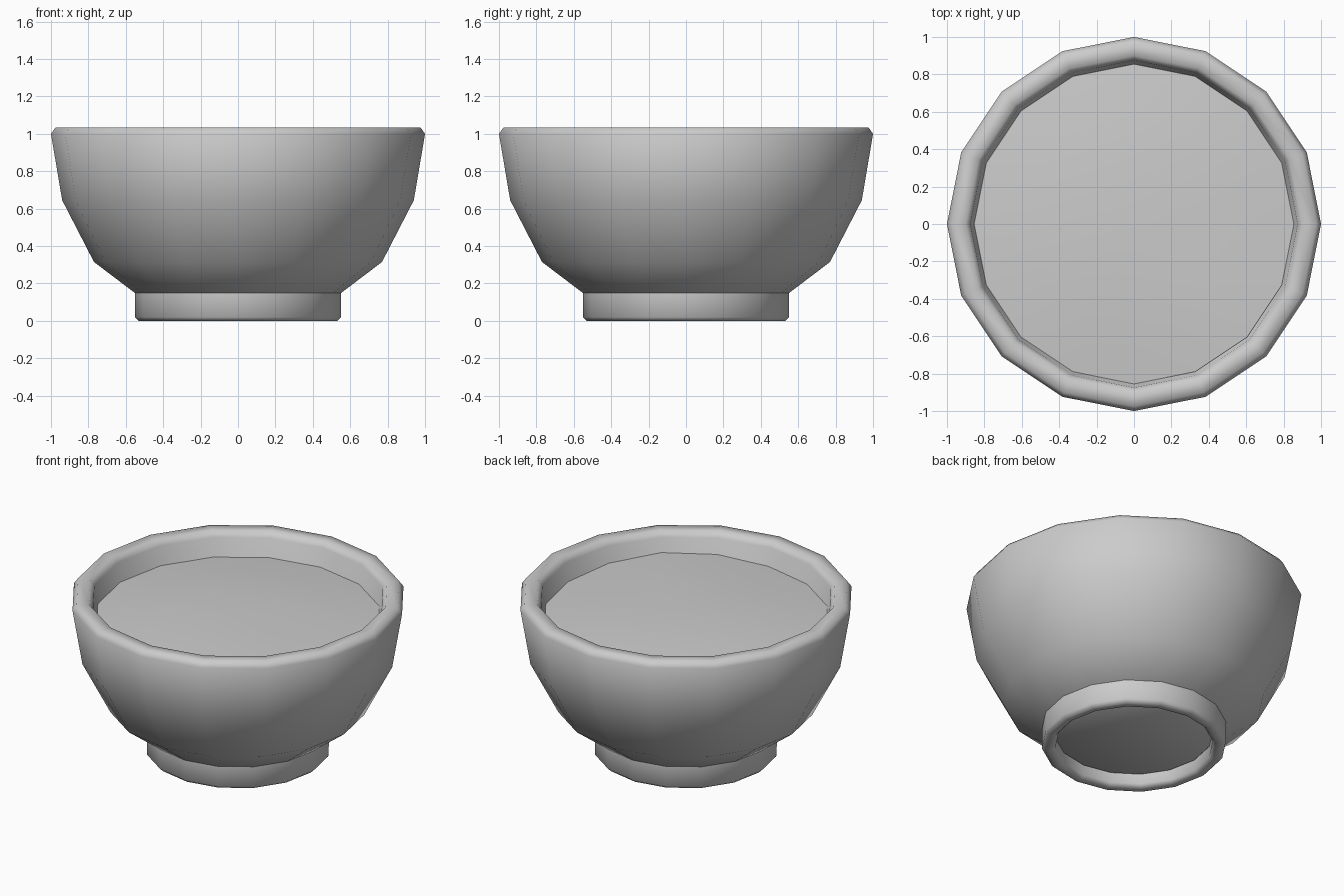
import bpy, bmesh, math

if "Cube" in bpy.data.objects:
    bpy.data.objects.remove(bpy.data.objects["Cube"])

SIDES = 16


def lathe(name, profile, closed=False, angle=40, lift=None):
    """Spin an (r, z) profile around z; points with r = 0 become poles."""
    bm = bmesh.new()
    rings = []
    for r, z in profile:
        if r == 0:
            rings.append([bm.verts.new((0, 0, z))] * SIDES)
            continue
        ring = []
        for i in range(SIDES):
            a = 2 * math.pi * i / SIDES
            dz = lift(r, a) if lift else 0
            ring.append(bm.verts.new((r * math.cos(a), r * math.sin(a), z + dz)))
        rings.append(ring)
    pairs = list(zip(rings, rings[1:]))
    if closed:
        pairs.append((rings[-1], rings[0]))
    for lo, hi in pairs:
        for i in range(SIDES):
            j = (i + 1) % SIDES
            quad = [lo[i], lo[j], hi[j], hi[i]]
            bm.faces.new(list(dict.fromkeys(quad)))
    bmesh.ops.recalc_face_normals(bm, faces=bm.faces)
    mesh = bpy.data.meshes.new(name)
    bm.to_mesh(mesh)
    bm.free()
    ob = bpy.data.objects.new(name, mesh)
    bpy.context.collection.objects.link(ob)
    bpy.ops.object.select_all(action='DESELECT')
    ob.select_set(True)
    bpy.context.view_layer.objects.active = ob
    bpy.ops.object.shade_smooth_by_angle(angle=math.radians(angle))
    return ob


# Bowl shell: outer wall, rounded rim, inner wall
lathe("bowl", [(0, 0.08), (0.46, 0.08), (0.77, 0.315), (0.94, 0.645), (1.0, 1.0),
               (0.975, 1.035), (0.90, 1.035), (0.875, 1.0), (0.82, 0.68),
               (0.66, 0.40), (0.44, 0.24), (0, 0.24)], angle=60)

# Foot ring under the bowl
lathe("foot_ring", [(0.55, 0.15), (0.55, 0.02), (0.53, 0.0), (0.49, 0.0),
                    (0.47, 0.02), (0.47, 0.15)], closed=True, angle=60)

# Slightly domed filling, a little higher at one side
def bump(r, a):
    return 0.03 * (r / 0.86) ** 2 * max(0, math.cos(a + math.radians(48))) ** 6

lathe("filling", [(0, 0.93), (0.3, 0.925), (0.6, 0.907), (0.855, 0.88)], lift=bump)

# Keep the open filling surface facing upward
me = bpy.data.objects["filling"].data
if me.polygons[0].normal.z < 0:
    me.flip_normals()
